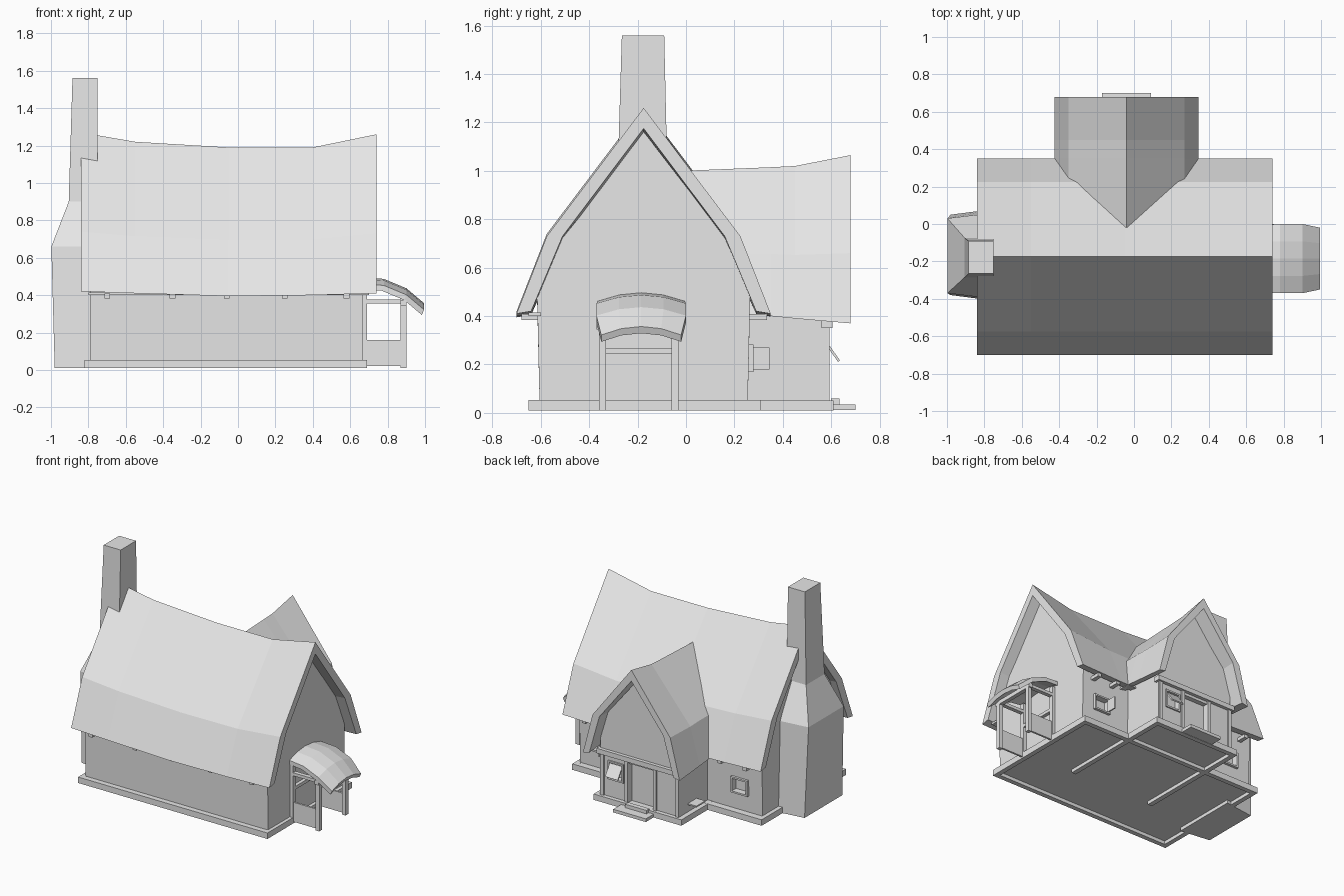
import bpy, bmesh, math
from mathutils import Vector

cube = bpy.data.objects.get("Cube")
if cube:
    bpy.data.objects.remove(cube, do_unlink=True)

GREY = (0.8, 0.8, 0.8, 1.0)
mat = bpy.data.materials.new("plain_grey")
mat.use_nodes = True
mat.diffuse_color = GREY
bsdf = next(n for n in mat.node_tree.nodes if n.type == 'BSDF_PRINCIPLED')
bsdf.inputs["Base Color"].default_value = GREY


def finish(name, bm):
    bmesh.ops.recalc_face_normals(bm, faces=bm.faces)
    mesh = bpy.data.meshes.new(name)
    bm.to_mesh(mesh)
    bm.free()
    mesh.materials.append(mat)
    ob = bpy.data.objects.new(name, mesh)
    bpy.context.scene.collection.objects.link(ob)
    return ob


def box(name, x, y, z, tilt=0.0):
    """Box from three (low, high) ranges, optionally tilted about x."""
    bm = bmesh.new()
    bmesh.ops.create_cube(bm, size=1)
    for v in bm.verts:
        v.co = Vector([(b - a) * c for (a, b), c in zip((x, y, z), v.co)])
    ob = finish(name, bm)
    ob.location = [(a + b) / 2 for a, b in (x, y, z)]
    ob.rotation_euler.x = tilt
    return ob


def loft(name, rings):
    """Closed rings joined by faces, with both ends capped."""
    bm = bmesh.new()
    rows = [[bm.verts.new(p) for p in ring] for ring in rings]
    n = len(rows[0])
    for a, b in zip(rows, rows[1:]):
        for i in range(n):
            j = (i + 1) % n
            bm.faces.new((a[i], a[j], b[j], b[i]))
    bm.faces.new(rows[0])
    bm.faces.new(rows[-1])
    return finish(name, bm)


def mirror(half, centre):
    """Half profile from the eave to the apex, completed symmetrically."""
    return ([(centre - o, z) for o, z in half]
            + [(centre + o, z) for o, z in reversed(half[:-1])])


def sag_loft(name, profile, stations, axis, low, high):
    """Profile swept along an axis; each station moves ridge and eave heights."""
    rings = []
    for pos, ridge, eave in stations:
        ring = []
        for u, z in profile:
            t = min(max((z - low) / (high - low), 0), 1)
            h = z + ridge * t + (eave * (1 - t) if z > 0.3 else 0)
            ring.append((pos, u, h) if axis == 'x' else (u, pos, h))
        rings.append(ring)
    return loft(name, rings)


def roof_profile(outer, inner, centre):
    return mirror(outer, centre) + mirror(inner, centre)[::-1]


def cut(ob, *ranges):
    """Recess an opening into a wall."""
    cutter = box("cutter", *ranges)
    cutter.hide_render = True
    mod = ob.modifiers.new("opening", 'BOOLEAN')
    mod.operation = 'DIFFERENCE'
    mod.solver = 'EXACT'
    mod.object = cutter
    bpy.context.view_layer.objects.active = ob
    bpy.ops.object.modifier_apply(modifier=mod.name)
    bpy.data.objects.remove(cutter, do_unlink=True)


# main house: sagging roof over a gabled body
RIDGE_Y, WING_X = -0.175, -0.04
main = [(-0.84, 0.01, 0.01), (-0.55, -0.04, 0), (-0.05, -0.07, -0.015),
        (0.4, -0.07, -0.01), (0.74, 0, 0)]
sag_loft("main_roof", roof_profile(
    [(0.525, 0.41), (0.4, 0.73), (0, 1.26)],
    [(0.465, 0.42), (0.335, 0.73), (0, 1.175)], RIDGE_Y), main, 'x', 0.41, 1.26)
body_stations = [(-0.79, 0, 0)] + main[1:4] + [(0.665, -0.02, 0)]
body = sag_loft("main_walls", mirror(
    [(0.43, 0.04), (0.44, 0.48), (0.335, 0.735), (0, 1.18)], RIDGE_Y),
    body_stations, 'x', 0.41, 1.26)

# rear wing: smaller roof rising towards its gable
wing_st = [(-0.02, -0.065, 0.04), (0.35, -0.05, 0.03), (0.45, -0.045, 0.02), (0.68, 0, 0)]
sag_loft("wing_roof", roof_profile(
    [(0.385, 0.37), (0.31, 0.66), (0, 1.065)],
    [(0.335, 0.38), (0.255, 0.66), (0, 0.985)], WING_X), wing_st, 'y', 0.37, 1.065)
wing = sag_loft("wing_walls", mirror(
    [(0.31, 0.04), (0.315, 0.46), (0.255, 0.665), (0, 0.99)], WING_X),
    [(0, -0.065, 0.03), (0.45, -0.045, 0.01), (0.58, -0.02, 0)], 'y', 0.37, 1.065)

# door and window openings
cut(wing, (-0.15, 0.05), (0.545, 0.65), (0.05, 0.33))
cut(wing, (0.1, 0.2), (0.545, 0.65), (0.19, 0.3))
cut(body, (-0.67, -0.56), (0.23, 0.35), (0.18, 0.27))
cut(body, (0.45, 0.56), (0.23, 0.35), (0.18, 0.27))


def window_frame(name, x, y, z):
    w = 0.012
    box(name + "_sill", (x[0] - w, x[1] + w), y, (z[0] - w, z[0]))
    box(name + "_head", (x[0] - w, x[1] + w), y, (z[1], z[1] + w))
    for side, a in (("left", x[1]), ("right", x[0] - w)):
        box(f"{name}_{side}_jamb", (a, a + w), y, z)


window_frame("wing_window", (0.1, 0.2), (0.56, 0.59), (0.19, 0.3))
for name, x in (("rear_right_window", (-0.67, -0.56)), ("rear_left_window", (0.45, 0.56))):
    window_frame(name, x, (0.25, 0.278), (0.18, 0.27))
box("wing_open_casement", (0.1, 0.2), (0.6, 0.61), (0.205, 0.3), math.radians(35))
box("rear_open_casement", (0.45, 0.46), (0.27, 0.345), (0.18, 0.27))
box("wing_side_shelf", (-0.42, -0.34), (0.38, 0.48), (0.1, 0.11))

# timber framing on the wing gable
for name, x in (("left_post", 0.245), ("right_post", -0.355),
                ("door_left_post", 0.05), ("door_right_post", -0.175)):
    box("wing_" + name, (x, x + 0.025), (0.56, 0.592), (0.05, 0.36))
box("wing_beam", (-0.37, 0.29), (0.56, 0.605), (0.35, 0.385))

# floor, plinth rims and steps
box("main_floor", (-0.8, 0.67), (-0.63, 0.29), (0.035, 0.05))
box("wing_floor", (-0.37, 0.29), (0.2, 0.59), (0.035, 0.049))


def rim(name, x, y, z, w=0.035, sides="fblr"):
    parts = {"f": ((x[0], x[1]), (y[0], y[0] + w)), "b": ((x[0], x[1]), (y[1] - w, y[1])),
             "l": ((x[1] - w, x[1]), y), "r": ((x[0], x[0] + w), y)}
    words = {"f": "front", "b": "back", "l": "left", "r": "right"}
    for s in sides:
        box(f"{name}_{words[s]}", *parts[s], z)


rim("main_plinth", (-0.82, 0.69), (-0.65, 0.31), (0.01, 0.053))
rim("wing_plinth", (-0.39, 0.31), (-0.28, 0.61), (0.01, 0.052), sides="blr")
box("upper_step", (-0.13, 0.04), (0.6, 0.635), (0.03, 0.06))
box("lower_step", (-0.17, 0.09), (0.6, 0.7), (0.012, 0.035))

# rafter ends beneath the eaves
for i, x in enumerate((-0.7, -0.35, -0.06, 0.25, 0.58)):
    box(f"front_rafter_{i}", (x - 0.015, x + 0.015), (-0.68, -0.59), (0.383, 0.408))
for i, x in enumerate((-0.7, -0.5, 0.42, 0.58)):
    box(f"rear_rafter_{i}", (x - 0.015, x + 0.015), (0.25, 0.335), (0.383, 0.408))
box("front_eave_board", (-0.8, 0.7), (-0.65, -0.6), (0.4, 0.415))

# chimney: broad hearth with sloped shoulders and a tapering stack
layers = [(-0.98, -0.41, 0.08, 0.01), (-0.998, -0.4, 0.06, 0.66),
          (-0.905, -0.285, -0.075, 0.9), (-0.885, -0.265, -0.09, 1.56)]
loft("chimney", [[(x, y0 + 0.03, z), (-0.75, y0, z), (-0.75, y1, z), (x, y1 - 0.03, z)]
                 if z < 0.8 else
                 [(x, y0, z), (-0.75, y0, z), (-0.75, y1, z), (x, y1, z)]
                 for x, y0, y1, z in layers])

# porch canopy: curved outwards and arched across
canopy = []
for x, z, half in ((0.66, 0.485, 0.18), (0.78, 0.475, 0.185), (0.9, 0.425, 0.185), (0.995, 0.345, 0.165)):
    top = [(x, -0.185 + half * k, z + 0.012 - 0.035 * k * k) for k in (-1, -0.5, 0, 0.5, 1)]
    canopy.append(top + [(px - 0.012, py, pz - 0.028) for px, py, pz in reversed(top)])
loft("porch_canopy", canopy)

# porch frame
for side, y in (("front", -0.36), ("back", -0.06)):
    ys = (y, y + 0.03)
    box(f"porch_{side}_outer_post", (0.87, 0.9), ys, (0.01, 0.385))
    box(f"porch_{side}_wall_post", (0.658, 0.69), ys, (0.01, 0.43))
    box(f"porch_{side}_top_rail", (0.66, 0.9), ys, (0.355, 0.377))
    box(f"porch_{side}_panel", (0.69, 0.87), (y + 0.008, y + 0.022), (0.02, 0.16))
box("porch_outer_beam", (0.87, 0.9), (-0.37, -0.02), (0.345, 0.375))
box("porch_door_lintel", (0.66, 0.69), (-0.33, -0.06), (0.245, 0.268))
